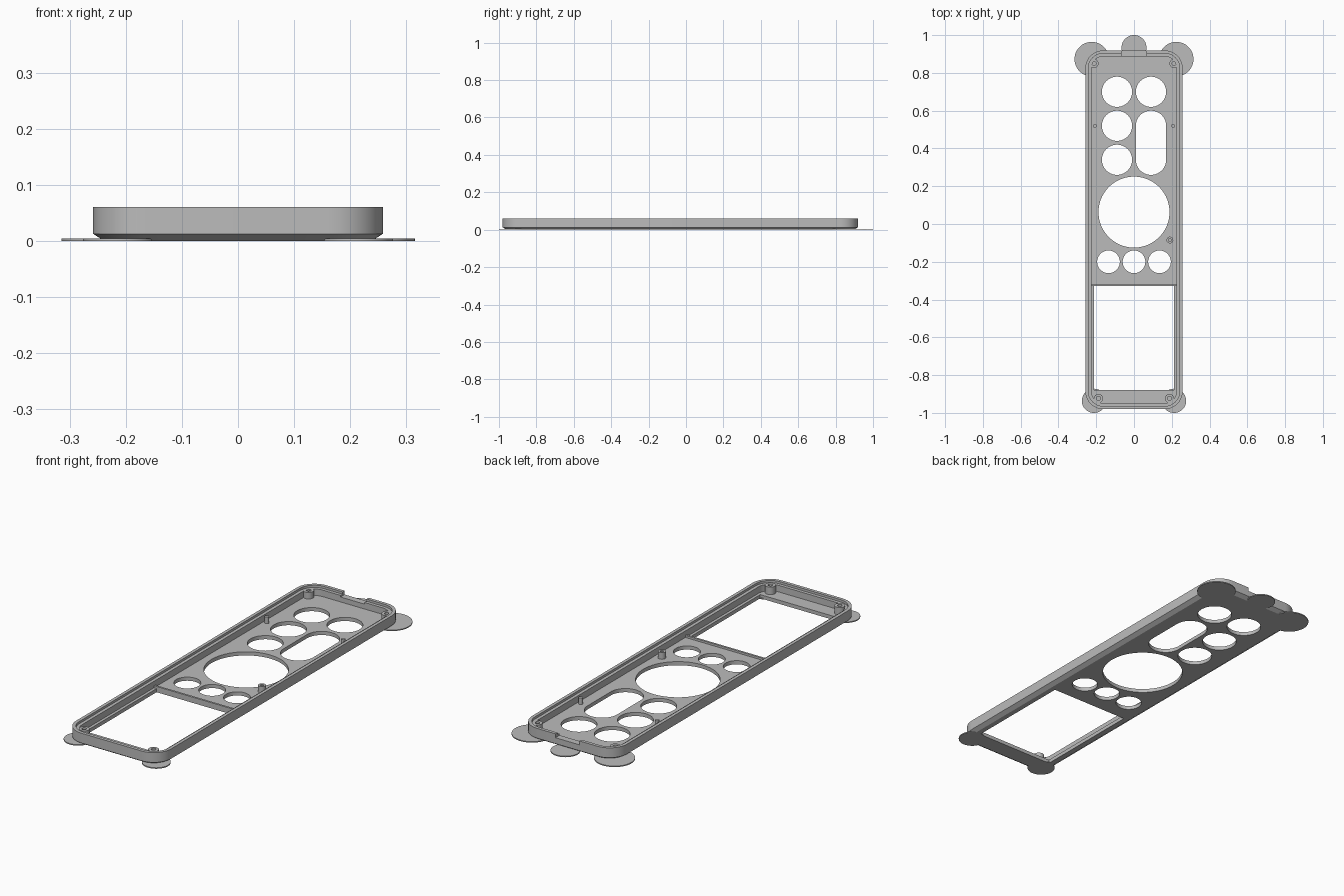
import bpy, bmesh, math

if "Cube" in bpy.data.objects:
    bpy.data.objects.remove(bpy.data.objects["Cube"])

grey = bpy.data.materials.new("shell grey")
grey.diffuse_color = (0.5, 0.5, 0.5, 1)
grey.use_nodes = True
grey.node_tree.nodes["Principled BSDF"].inputs["Base Color"].default_value = grey.diffuse_color

HX, Y0, Y1, TOP, FLOOR = 0.258, -0.98, 0.919, 0.061, 0.018


def rounded_rect(x0, x1, y0, y1, r, n=10):
    """Counter-clockwise outline with rounded corners."""
    pts = []
    for cx, cy, a in ((x1 - r, y1 - r, 0), (x0 + r, y1 - r, 90),
                      (x0 + r, y0 + r, 180), (x1 - r, y0 + r, 270)):
        for i in range(n + 1):
            t = math.radians(a + 90 * i / n)
            pts.append((cx + r * math.cos(t), cy + r * math.sin(t)))
    return pts


def loft(name, rings):
    """Closed solid through a list of (outline, z), capped at both ends."""
    bm = bmesh.new()
    loops = [[bm.verts.new((x, y, z)) for x, y in pts] for pts, z in rings]
    n = len(loops[0])
    for a, b in zip(loops, loops[1:]):
        for i in range(n):
            j = (i + 1) % n
            bm.faces.new((a[i], a[j], b[j], b[i]))
    bm.faces.new(loops[0][::-1])
    bm.faces.new(loops[-1])
    bmesh.ops.remove_doubles(bm, verts=bm.verts, dist=1e-6)
    bmesh.ops.recalc_face_normals(bm, faces=bm.faces)
    me = bpy.data.meshes.new(name)
    bm.to_mesh(me)
    bm.free()
    me.materials.append(grey)
    ob = bpy.data.objects.new(name, me)
    bpy.context.collection.objects.link(ob)
    return ob


def inset(d, r=0.095):
    return rounded_rect(-HX + d, HX - d, Y0 + d, Y1 - d, r - d)


def circle(x, y, r, n=48):
    return [(x + r * math.cos(2 * math.pi * i / n),
             y + r * math.sin(2 * math.pi * i / n)) for i in range(n)]


def smooth(ob):
    bpy.ops.object.select_all(action='DESELECT')
    ob.select_set(True)
    bpy.context.view_layer.objects.active = ob
    bpy.ops.object.shade_smooth_by_angle(angle=math.radians(30))


# Shell: chamfered outside, stepped rim inside, floor at the bottom
shell = loft("shell", [
    (inset(0.02), 0), (inset(0), 0.013), (inset(0), TOP),
    (inset(0.016), TOP), (inset(0.016), 0.05),
    (inset(0.032), 0.05), (inset(0.032), FLOOR)])

# Openings through the floor
cuts = [circle(-0.09, y, 0.08) for y in (0.70, 0.52, 0.34)]
cuts.append(circle(0.09, 0.70, 0.08))
cuts.append(rounded_rect(0.01, 0.17, 0.26, 0.60, 0.0799, 14))
cuts.append(circle(0, 0.063, 0.188, 80))
cuts += [circle(x, -0.2, 0.06) for x in (-0.135, 0, 0.135)]
cuts.append([(-0.212, -0.878), (0.212, -0.878), (0.212, -0.328), (-0.212, -0.328)])
cutters = [loft("opening_cutter", [(c, -0.05), (c, 0.04)]) for c in cuts]

# Notch in the back wall
notch = [(-0.065, 0.86), (0.065, 0.86), (0.065, 0.96), (-0.065, 0.96)]
cutters.append(loft("notch_cutter", [(notch, 0.042), (notch, 0.1)]))

for c in cutters:
    m = shell.modifiers.new("cut", 'BOOLEAN')
    m.operation, m.solver, m.object = 'DIFFERENCE', 'EXACT', c
bpy.context.view_layer.objects.active = shell
for m in list(shell.modifiers):
    bpy.ops.object.modifier_apply(modifier=m.name)
for c in cutters:
    bpy.data.objects.remove(c)
smooth(shell)

# Low rib behind the screen opening
rib = [(-0.226, -0.328), (0.226, -0.328), (0.226, -0.318), (-0.226, -0.318)]
loft("screen_rib", [(rib, FLOOR - 0.004), (rib, 0.028)])


# Hollow screw bosses and solid locating pins
def boss(x, y, r, hole, top):
    smooth(loft("screw_boss", [
        (circle(x, y, r, 24), FLOOR - 0.004), (circle(x, y, r, 24), top),
        (circle(x, y, hole, 24), top), (circle(x, y, hole, 24), FLOOR + 0.004)]))


for s in (-1, 1):
    boss(s * 0.212, 0.85, 0.024, 0.011, 0.05)
    boss(s * 0.188, -0.923, 0.024, 0.011, 0.055)
    pin = circle(s * 0.207, 0.52, 0.01, 20)
    smooth(loft("locating_pin", [(pin, FLOOR - 0.004), (pin, 0.05)]))
boss(0.19, -0.085, 0.018, 0.008, 0.05)

# Thin round feet under the corners and the back edge
for x, y, r in ((-0.224, 0.873, 0.091), (0.224, 0.873, 0.091), (0, 0.934, 0.066),
                (-0.212, -0.936, 0.064), (0.212, -0.936, 0.064)):
    foot = circle(x, y, r, 64)
    smooth(loft("corner_pad", [(foot, 0), (foot, 0.005)]))
